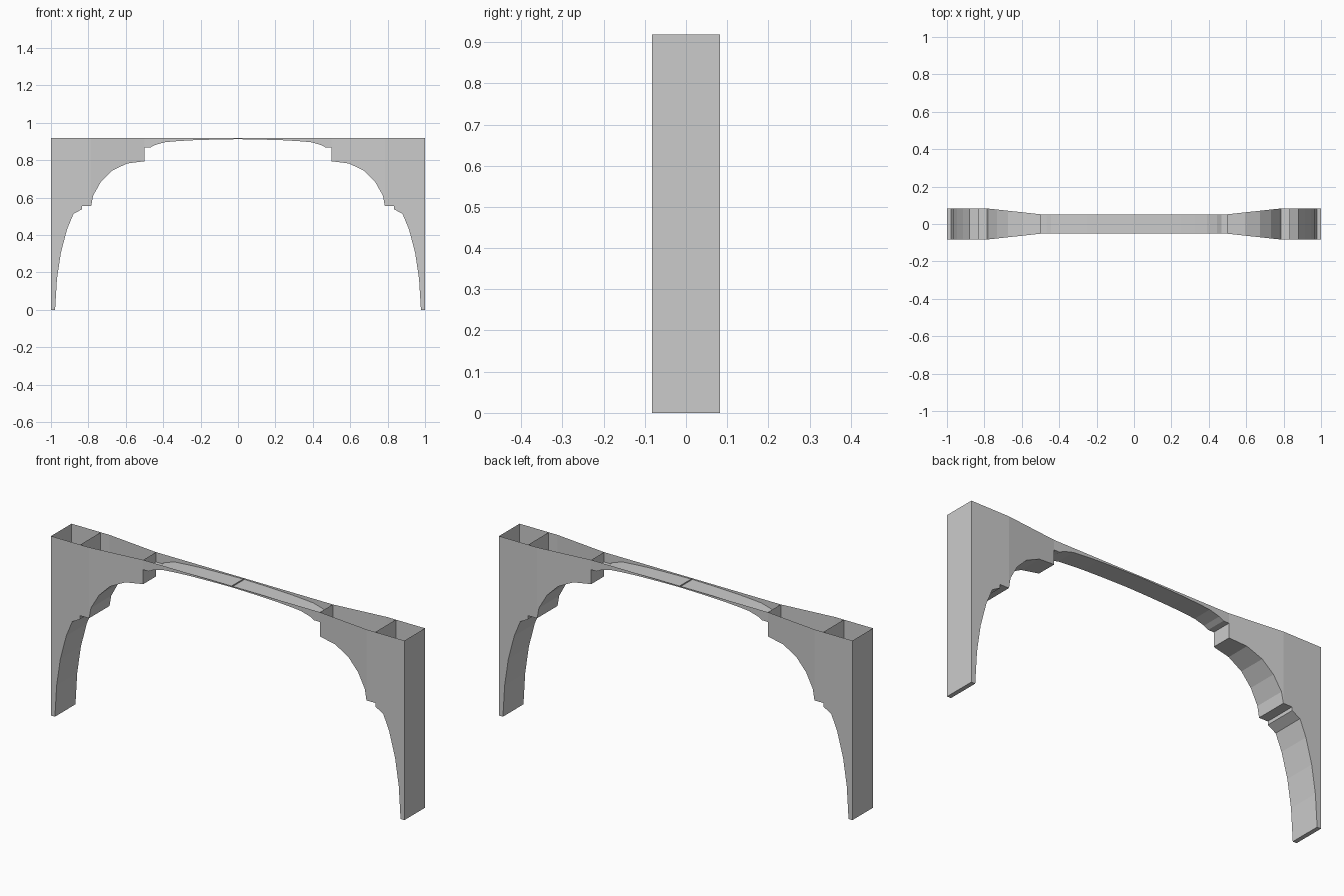
import bpy
import bmesh

if "Cube" in bpy.data.objects:
    bpy.data.objects.remove(bpy.data.objects["Cube"])

TOP = 0.918
WIDE, NARROW = 0.083, 0.052


def half_width(x):
    # Full depth over the legs, tapering to the slim crown
    t = min(max((x - 0.5) / (0.785 - 0.5), 0), 1)
    return NARROW + (WIDE - NARROW) * t


def open_shell(name, soffit, left_wall=False, right_wall=False):
    """Thin-walled, open-topped section; soffit runs from inner to outer x."""
    pts = [(soffit[0][0], TOP)] + soffit + [(soffit[-1][0], TOP)]
    bm = bmesh.new()
    front = [bm.verts.new((x, -half_width(x), z)) for x, z in pts]
    back = [bm.verts.new((x, half_width(x), z)) for x, z in pts]
    bm.faces.new(front)
    bm.faces.new(back[::-1])
    last = len(pts) - 2
    for i in range(last + 1):
        if (i == 0 and not left_wall) or (i == last and not right_wall):
            continue
        bm.faces.new((front[i], back[i], back[i + 1], front[i + 1]))
    mesh = bpy.data.meshes.new(name)
    bm.to_mesh(mesh)
    bm.free()
    ob = bpy.data.objects.new(name, mesh)
    bpy.context.collection.objects.link(ob)
    mod = ob.modifiers.new("Mirror", 'MIRROR')
    mod.use_mirror_merge = False
    return ob


# Shallow crown arch
open_shell("crown", [(0, .912), (.12, .910), (.25, .906), (.33, .901), (.39, .896),
                     (.444, .881), (.468, .868), (.5, .868)])

# Tapered haunch with its inner dividing wall
open_shell("haunch", [(.5, .794), (.594, .782), (.674, .743), (.733, .684),
                      (.775, .61), (.785, .555)], left_wall=True)

# Small flat step between haunch and leg
open_shell("step", [(.785, .555), (.835, .555)])

# Leg with curved inner face, foot and outer wall
open_shell("leg", [(.835, .537), (.88, .512), (.914, .43), (.947, .305), (.968, .165),
                   (.978, 0), (1, 0)], left_wall=True, right_wall=True)

# Narrow dividing wall at the centre of the crown
mesh = bpy.data.meshes.new("centre_wall")
mesh.from_pydata([(0, -NARROW, .912), (0, NARROW, .912), (0, NARROW, TOP), (0, -NARROW, TOP)],
                 [], [(0, 1, 2, 3)])
bpy.context.collection.objects.link(bpy.data.objects.new("centre_wall", mesh))
